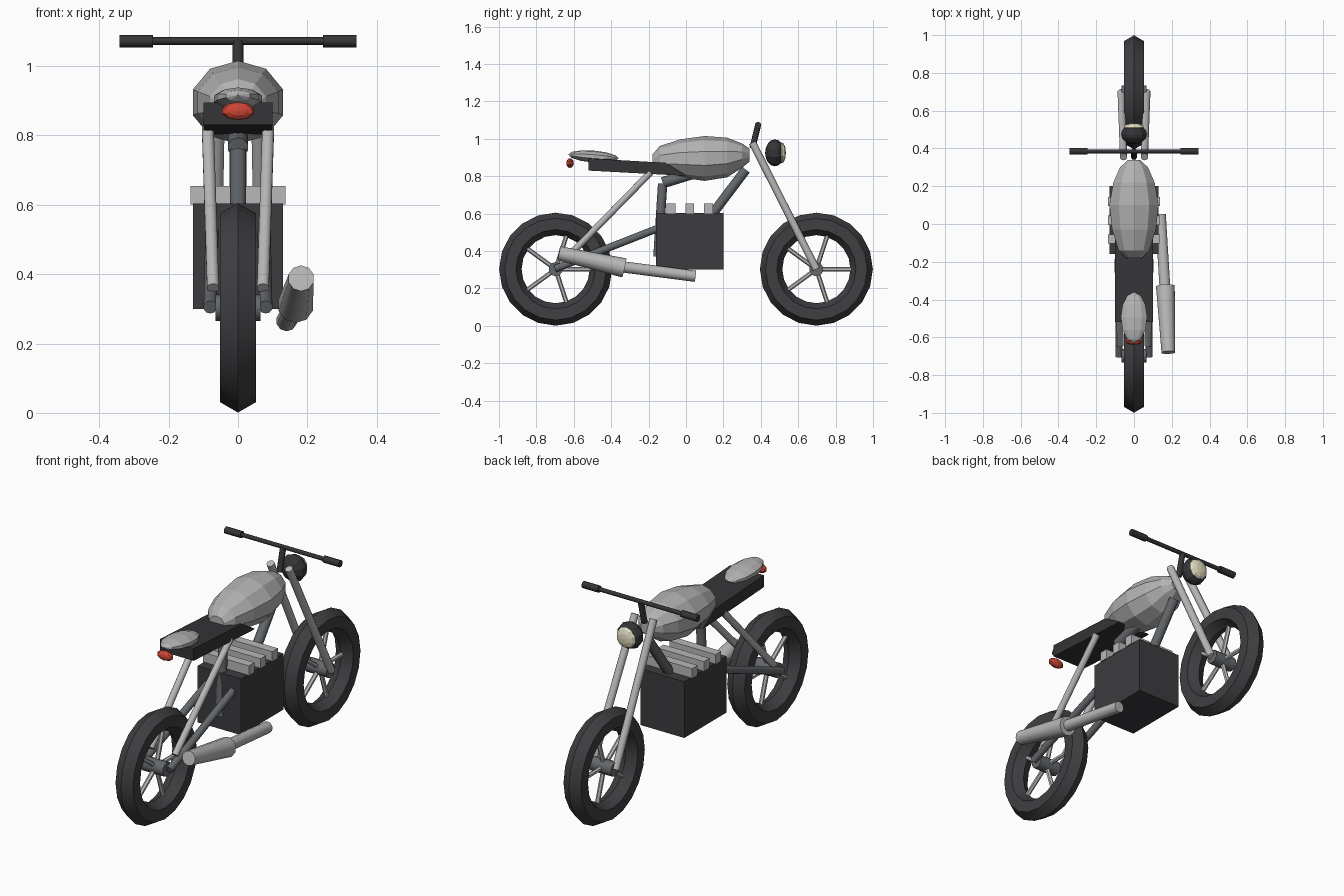
import bpy, bmesh, math
from mathutils import Vector, Matrix

if "Cube" in bpy.data.objects:
    bpy.data.objects.remove(bpy.data.objects["Cube"])


def mat(name, rgb):
    m = bpy.data.materials.new(name)
    m.diffuse_color = (*rgb, 1)
    m.use_nodes = True
    m.node_tree.nodes["Principled BSDF"].inputs["Base Color"].default_value = m.diffuse_color
    return m


RUBBER = mat("dark rubber", (0.05, 0.05, 0.055))
BLACK = mat("black trim", (0.035, 0.035, 0.038))
ENGINE = mat("engine charcoal", (0.045, 0.045, 0.05))
SLATE = mat("slate frame", (0.13, 0.14, 0.15))
METAL = mat("light metal", (0.48, 0.48, 0.48))
PAINT = mat("grey paint", (0.45, 0.45, 0.45))
RED = mat("red light", (0.62, 0.06, 0.035))
CREAM = mat("cream lens", (0.75, 0.70, 0.52))


def finish(name, bm, material, angle=None):
    bmesh.ops.recalc_face_normals(bm, faces=bm.faces)
    me = bpy.data.meshes.new(name)
    bm.to_mesh(me)
    bm.free()
    me.materials.append(material)
    ob = bpy.data.objects.new(name, me)
    bpy.context.collection.objects.link(ob)
    if angle:
        bpy.ops.object.select_all(action='DESELECT')
        ob.select_set(True)
        bpy.context.view_layer.objects.active = ob
        bpy.ops.object.shade_smooth_by_angle(angle=math.radians(angle))
    return ob


def tube(name, a, b, r, material, r2=None, sides=10):
    a, b = Vector(a), Vector(b)
    d = b - a
    bm = bmesh.new()
    m = Matrix.Translation((a + b) / 2) @ d.to_track_quat('Z', 'Y').to_matrix().to_4x4()
    bmesh.ops.create_cone(bm, cap_ends=True, segments=sides, radius1=r,
                          radius2=r if r2 is None else r2, depth=d.length, matrix=m)
    return finish(name, bm, material, 40)


def box(name, lo, hi, material):
    lo, hi = Vector(lo), Vector(hi)
    bm = bmesh.new()
    bmesh.ops.create_cube(bm, size=1, matrix=Matrix.Translation((lo + hi) / 2)
                          @ Matrix.Diagonal((*(hi - lo), 1)))
    return finish(name, bm, material)


def blob(name, c, radii, material, tilt=0, u=10, v=6):
    # low-poly ellipsoid with its poles along y
    bm = bmesh.new()
    m = (Matrix.Translation(c) @ Matrix.Rotation(tilt, 4, 'X')
         @ Matrix.Diagonal((*radii, 1)) @ Matrix.Rotation(math.pi / 2, 4, 'X'))
    bmesh.ops.create_uvsphere(bm, u_segments=u, v_segments=v, radius=1, matrix=m)
    return finish(name, bm, material)


def tyre(name, y, z, major=0.242, minor=0.06, n=20, k=6):
    bm = bmesh.new()
    rings = []
    for i in range(n):
        t = math.tau * i / n
        ring = []
        for j in range(k):
            p = math.tau * j / k
            r = major + minor * math.cos(p)
            ring.append(bm.verts.new((minor * math.sin(p), y + r * math.cos(t), z + r * math.sin(t))))
        rings.append(ring)
    for i in range(n):
        a, b = rings[i], rings[(i + 1) % n]
        for j in range(k):
            bm.faces.new((a[j], a[(j + 1) % k], b[(j + 1) % k], b[j]))
    finish(name, bm, RUBBER, 40)


# wheels: tyre, hub and five spokes
WZ = 0.303
for side, y in (("front", 0.697), ("rear", -0.697)):
    tyre(side + "_tyre", y, WZ)
    tube(side + "_hub", (-0.065, y, WZ), (0.065, y, WZ), 0.038, SLATE)
    for i in range(5):
        t = math.tau * i / 5
        tube(f"{side}_spoke_{i}", (0, y + 0.02 * math.cos(t), WZ + 0.02 * math.sin(t)),
             (0, y + 0.2 * math.cos(t), WZ + 0.2 * math.sin(t)), 0.012, METAL, sides=6)

# paired parts: fork, shock, swingarm, grip
for n, s in (("left", -1), ("right", 1)):
    tube(n + "_fork", (s * 0.055, 0.355, 0.98), (s * 0.068, 0.697, WZ), 0.02, METAL)
    tube(n + "_rear_strut", (s * 0.087, -0.19, 0.82), (s * 0.072, -0.64, 0.36), 0.018, METAL)
    tube(n + "_swingarm", (s * 0.075, -0.14, 0.525), (s * 0.08, -0.70, 0.305), 0.02, SLATE)
    tube(n + "_grip", (s * 0.245, 0.385, 1.072), (s * 0.342, 0.385, 1.072), 0.018, BLACK)

# steering
tube("handlebar", (-0.25, 0.385, 1.072), (0.25, 0.385, 1.072), 0.011, BLACK)
tube("handlebar_stem", (0, 0.355, 0.95), (0, 0.385, 1.072), 0.016, BLACK)
blob("headlight", (0, 0.475, 0.925), (0.072, 0.052, 0.072), BLACK, v=8)
blob("headlight_lens", (0, 0.512, 0.925), (0.056, 0.022, 0.056), CREAM)

# frame
tube("downtube", (0, 0.32, 0.835), (0, 0.12, 0.57), 0.026, SLATE)
tube("seat_tube", (0, -0.125, 0.76), (0, -0.15, 0.37), 0.025, SLATE)
tube("backbone", (0, -0.125, 0.765), (0, 0.33, 0.905), 0.03, SLATE)

# engine and fins
box("engine_block", (-0.13, -0.16, 0.3), (0.13, 0.2, 0.603), ENGINE)
for i in range(3):
    y = -0.08 + 0.1 * i
    box(f"engine_fin_{i}", (-0.137, y - 0.024, 0.6), (0.137, y + 0.024, 0.654), METAL)

# exhaust
tube("exhaust_pipe", (0.14, 0.05, 0.265), (0.165, -0.36, 0.318), 0.03, METAL)
tube("muffler", (0.166, -0.33, 0.31), (0.182, -0.68, 0.388), 0.052, METAL, 0.038)

# fuel tank lofted from ten-sided sections: y, centre z, half width, half height
sections = [(-0.18, 0.875, 0.045, 0.04), (-0.14, 0.89, 0.085, 0.072),
            (-0.03, 0.895, 0.122, 0.102), (0.1, 0.895, 0.137, 0.12),
            (0.22, 0.9, 0.115, 0.106), (0.3, 0.91, 0.078, 0.065),
            (0.34, 0.913, 0.033, 0.035)]
bm = bmesh.new()
rings = [[bm.verts.new((rx * math.cos(math.tau * j / 10 + math.pi / 10), y,
                        cz + rz * math.sin(math.tau * j / 10 + math.pi / 10)))
          for j in range(10)] for y, cz, rx, rz in sections]
for a, b in zip(rings, rings[1:]):
    for j in range(10):
        bm.faces.new((a[j], a[(j + 1) % 10], b[(j + 1) % 10], b[j]))
bm.faces.new(rings[0])
bm.faces.new(rings[-1])
finish("fuel_tank", bm, PAINT)

# seat extruded across from its side profile
bm = bmesh.new()
prof = [(-0.52, 0.83), (-0.52, 0.895), (-0.11, 0.872), (0.0, 0.805), (-0.02, 0.803)]
f = bm.faces.new([bm.verts.new((-0.1, y, z)) for y, z in prof])
ext = bmesh.ops.extrude_face_region(bm, geom=[f])
bmesh.ops.translate(bm, vec=(0.2, 0, 0), verts=[v for v in ext["geom"] if isinstance(v, bmesh.types.BMVert)])
finish("seat", bm, BLACK)

# tail
blob("tail_cowl", (0, -0.495, 0.905), (0.073, 0.135, 0.032), PAINT, tilt=-0.08)
blob("tail_light", (0, -0.62, 0.87), (0.048, 0.02, 0.026), RED)
